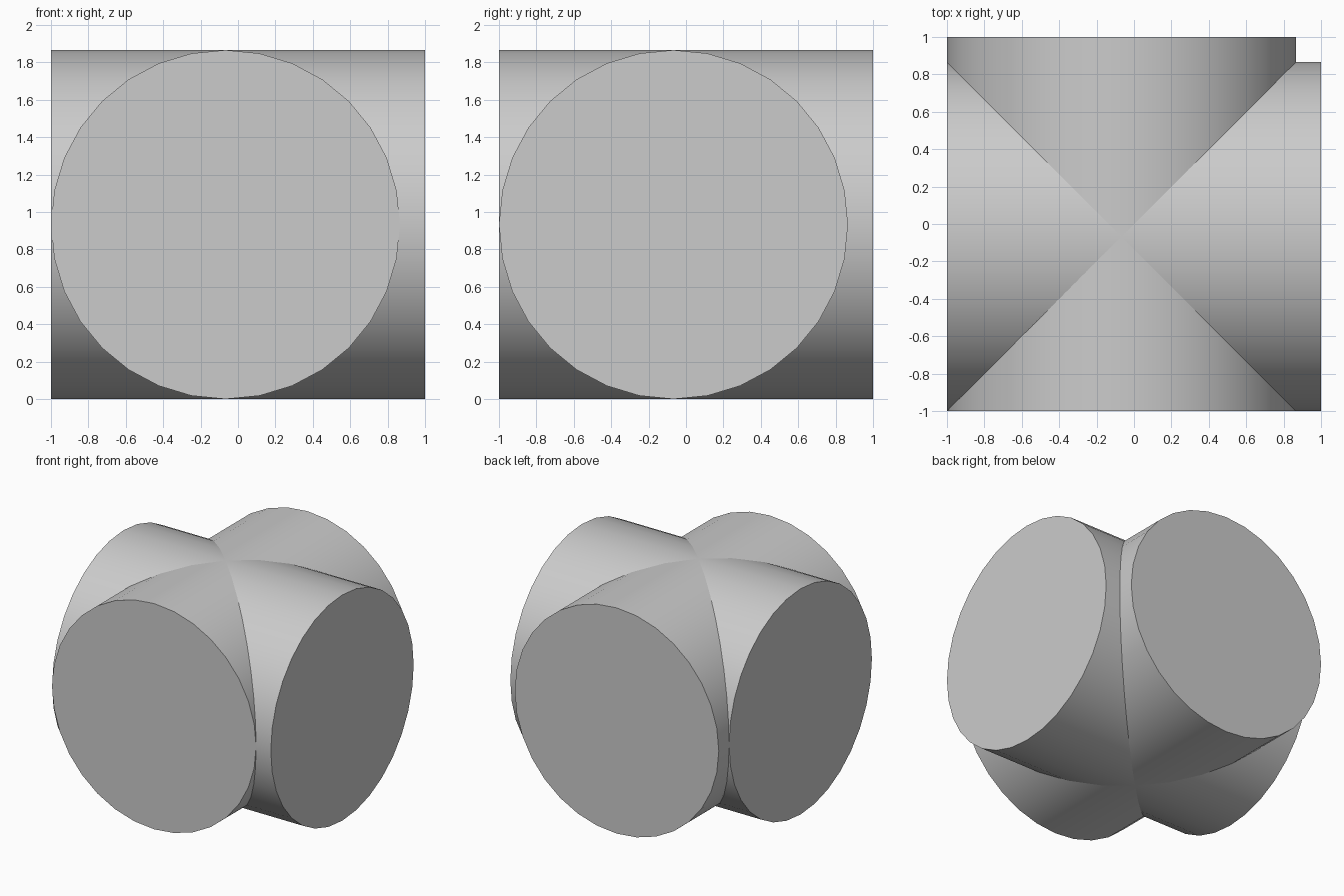
import bpy
from math import pi

if "Cube" in bpy.data.objects:
    bpy.data.objects.remove(bpy.data.objects["Cube"])

RADIUS = 0.933
OFFSET = -0.067   # each drum sits slightly off the centre line


def drum(name, location, rotation):
    bpy.ops.mesh.primitive_cylinder_add(vertices=32, radius=RADIUS, depth=2.0,
                                        location=location, rotation=rotation)
    obj = bpy.context.object
    obj.name = name
    bpy.ops.object.transform_apply(location=False, rotation=True, scale=True)
    bpy.ops.object.shade_smooth_by_angle(angle=pi / 6)
    return obj


# Drum running front to back
drum("front_back_drum", (OFFSET, 0, RADIUS), (pi / 2, 0, 0))
# Drum running side to side
drum("side_drum", (0, OFFSET, RADIUS), (0, pi / 2, 0))
